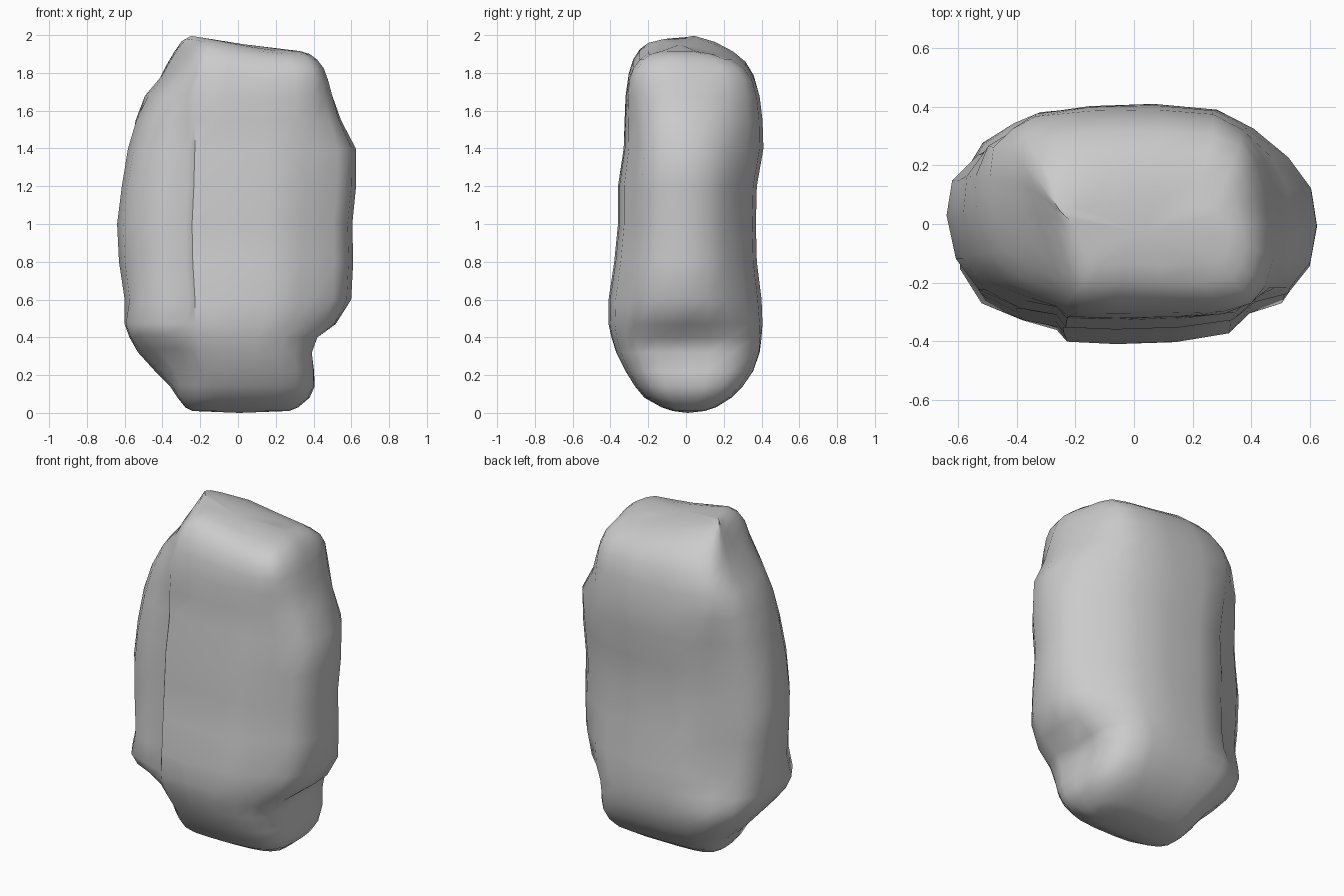
import bpy, bmesh, math
from mathutils import Vector

if "Cube" in bpy.data.objects:
    bpy.data.objects.remove(bpy.data.objects["Cube"])

# Cross-section of the middle of the boulder: flat slab front/back, side lobes, seams
MID = [(-.43, -.86), (-.38, -.98), (-.1, -1), (.25, -.98), (.54, -.91), (.66, -.74),
       (.84, -.66), (.96, -.40), (1, -.02), (.97, .3), (.84, .55), (.64, .79), (.44, .95),
       (.1, 1), (-.25, .98), (-.53, .91), (-.62, .75), (-.83, .64), (-.97, .40),
       (-1, .08), (-.95, -.33), (-.83, -.62), (-.63, -.80)]
# Cross-section near the top: skewed slab
TOP = [(-.56, -.90), (-.47, -1), (-.15, -1), (.25, -1), (.65, -1), (.88, -.92),
       (.96, -.7), (1, -.35), (.97, 0), (.92, .3), (.88, .6), (.8, .85), (.6, .97),
       (.2, 1), (-.3, 1), (-.75, .97), (-.95, .9), (-1, .7), (-.93, .4),
       (-.84, .1), (-.75, -.25), (-.69, -.5), (-.63, -.72)]
# Cross-section near the base: rounded rectangle, fuller at the back corners
BASE = []
for u, v in MID:
    e = 3 if v < 0 else (5 if u > 0 else 4)
    k = (abs(u) ** e + abs(v) ** e) ** (1 / e)
    BASE.append((u / k, v / k))

# z, x min, x max, y min, y max, blend (-1 base, 0 middle, 1 top)
LEVELS = [
    (0.01, -.24, .27, -.07, .10, -1),
    (0.03, -.28, .32, -.13, .16, -1),
    (0.08, -.32, .38, -.22, .24, -1),
    (0.14, -.36, .41, -.27, .30, -1),
    (0.22, -.44, .415, -.32, .355, -1),
    (0.32, -.53, .41, -.37, .39, -.9),
    (0.40, -.575, .44, -.395, .40, -.7),
    (0.47, -.60, .53, -.41, .405, -.3),
    (0.60, -.60, .60, -.41, .40, 0),
    (0.80, -.63, .61, -.38, .375, 0),
    (1.00, -.64, .605, -.36, .37, 0),
    (1.20, -.615, .625, -.36, .375, 0),
    (1.40, -.59, .625, -.33, .41, .08),
    (1.55, -.565, .55, -.325, .405, .3),
    (1.68, -.52, .51, -.32, .39, .55),
    (1.80, -.43, .48, -.305, .36, .8),
    (1.88, -.39, .455, -.28, .315, .95),
    (1.94, -.345, .42, -.245, .25, 1),
    (1.98, -.30, .38, -.20, .16, 1),
    (2.00, -.25, .33, -.14, .06, 1)]

# Local hollows and lips: centre, push, radius
DENTS = [(Vector((-.42, -.29, .25)), Vector((.06, .07, .03)), .16),
         (Vector((.42, .03, .36)), Vector((-.04, 0, 0)), .15),
         (Vector((-.55, -.2, .47)), Vector((-.03, -.03, 0)), .10),
         (Vector((-.38, .28, 1.93)), Vector((.01, -.01, -.05)), .16)]


def ring_points(z, x0, x1, y0, y1, w):
    end = TOP if w > 0 else BASE
    pts = []
    for (mu, mv), (eu, ev) in zip(MID, end):
        u = mu + (eu - mu) * abs(w)
        v = mv + (ev - mv) * abs(w)
        x = u * (x1 if u > 0 else -x0)
        y = v * (y1 if v > 0 else -y0)
        # the crown slopes down to the right
        slope = max(0, (z - 1.65) / .35)
        p = Vector((x, y, z - slope * .085 * min(1, max(0, (x + .26) / .45))))
        for c, push, r in DENTS:
            p += push * math.exp(-((p - c).length / r) ** 2)
        p.z = max(p.z, 0)
        pts.append(p)
    return pts


# Boulder body
bm = bmesh.new()
rings = [[bm.verts.new(p) for p in ring_points(*lv)] for lv in LEVELS]
n = len(MID)
for a, b in zip(rings, rings[1:]):
    for i in range(n):
        j = (i + 1) % n
        bm.faces.new((a[i], a[j], b[j], b[i]))
for ring, dz in ((rings[0], -.01), (rings[-1], 0)):
    mid = sum((v.co for v in ring), Vector()) / n
    c = bm.verts.new((mid.x, mid.y, max(0, mid.z + dz)))
    for i in range(n):
        bm.faces.new((ring[i], ring[(i + 1) % n], c))
bmesh.ops.recalc_face_normals(bm, faces=bm.faces)
mesh = bpy.data.meshes.new("boulder")
bm.to_mesh(mesh)
bm.free()
boulder = bpy.data.objects.new("boulder", mesh)
bpy.context.collection.objects.link(boulder)
bpy.context.view_layer.objects.active = boulder
boulder.select_set(True)
bpy.ops.object.shade_smooth_by_angle(angle=math.radians(45))
